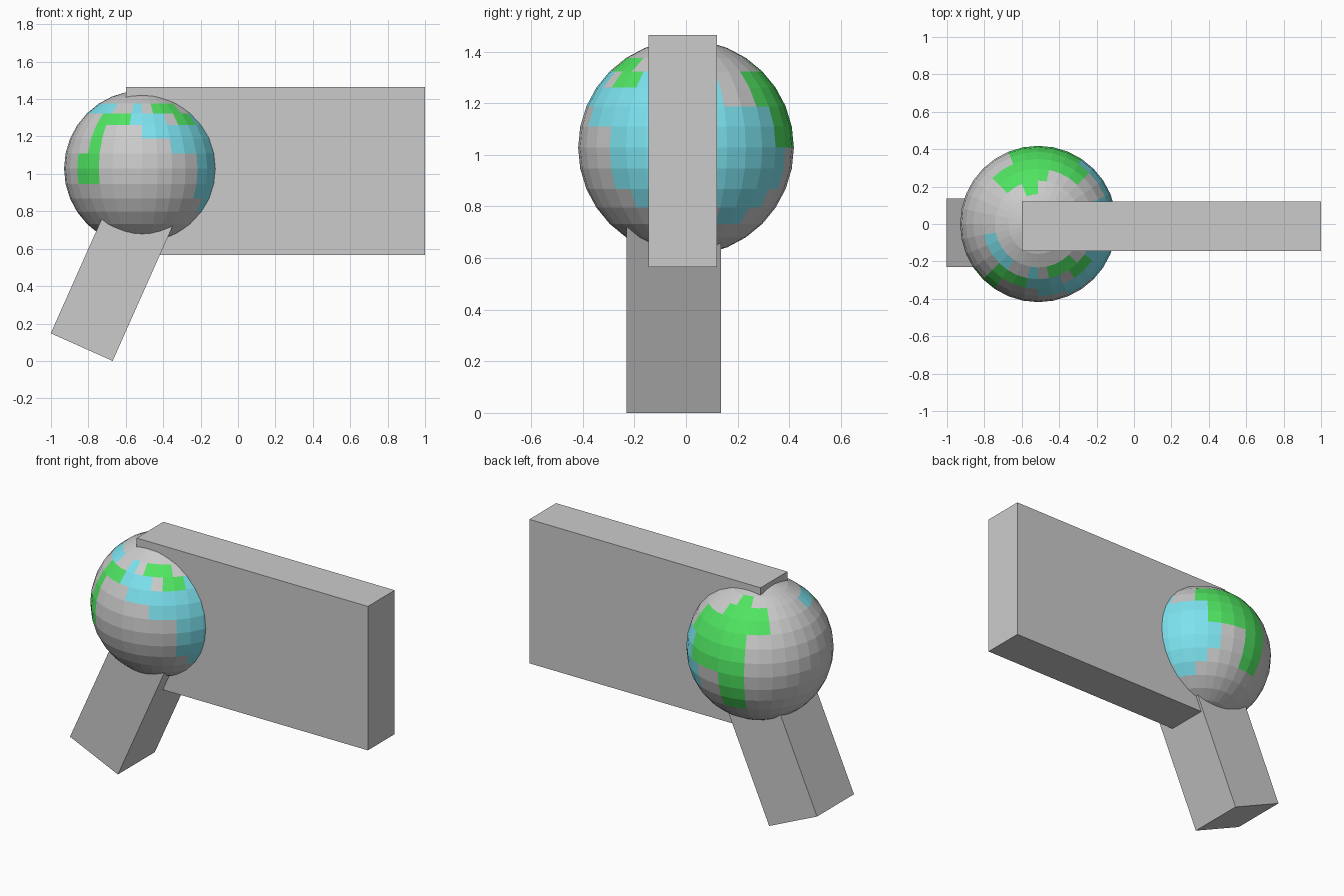
import bpy
import bmesh
import math
from mathutils import Matrix, Vector

if "Cube" in bpy.data.objects:
    bpy.data.objects.remove(bpy.data.objects["Cube"])


def box(name, lo, hi):
    """Box spanning two opposite corners."""
    lo, hi = Vector(lo), Vector(hi)
    bm = bmesh.new()
    bmesh.ops.create_cube(bm, size=1)
    bmesh.ops.scale(bm, vec=hi - lo, verts=bm.verts)
    bmesh.ops.translate(bm, vec=(lo + hi) / 2, verts=bm.verts)
    me = bpy.data.meshes.new(name)
    bm.to_mesh(me)
    bm.free()
    ob = bpy.data.objects.new(name, me)
    bpy.context.collection.objects.link(ob)
    return ob


def colour(name, rgb):
    m = bpy.data.materials.new(name)
    m.diffuse_color = (*rgb, 1)
    m.use_nodes = True
    m.node_tree.nodes["Principled BSDF"].inputs["Base Color"].default_value = m.diffuse_color
    return m


# long upright slab running to the right
box("slab", (-0.6, -0.145, 0.565), (1.0, 0.12, 1.465))

# slanted leg, tilted about its lowest edge
leg = box("leg", (-0.3625, -0.23, 0), (0, 0.135, 0.9))
leg.matrix_world = Matrix.Translation((-0.67, 0, 0)) @ Matrix.Rotation(math.radians(24), 4, 'Y')

# faceted globe
bpy.ops.mesh.primitive_uv_sphere_add(segments=32, ring_count=16, radius=0.418,
                                     location=(-0.512, 0, 1.028))
globe = bpy.context.object
globe.name = "globe"
mats = globe.data.materials
mats.append(None)
mats.append(colour("sea", (0.2, 0.76, 0.86)))
mats.append(colour("land", (0.08, 0.78, 0.12)))

# painted patches: slot, azimuth range, latitude range (degrees)
patches = [
    (1, -45, 66, -24, 22), (1, -30, 60, -34, 22), (1, 28, 50, -46, -20),
    (1, -68, 20, 11, 34), (1, -42, 22, 22, 50),
    (1, -105, -85, 34, 55), (1, -90, -68, 22, 45), (1, 195, 235, 45, 60),
    (2, 60, 112, 5, 32), (2, 45, 80, 22, 50), (2, 78, 140, 32, 57),
    (2, 90, 116, -34, 8), (2, 95, 112, 55, 68),
    (2, 211, 240, -12, 8), (2, 222, 236, 8, 32), (2, 225, 262, 32, 45),
    (2, 285, 318, 45, 58), (2, 300, 322, 33, 47),
]
for f in globe.data.polygons:
    c = f.center
    az = math.degrees(math.atan2(c.y, c.x))
    lat = math.degrees(math.asin(c.z / c.length))
    for slot, a0, a1, l0, l1 in patches:
        if (az - a0) % 360 < a1 - a0 and l0 < lat < l1:
            f.material_index = slot
